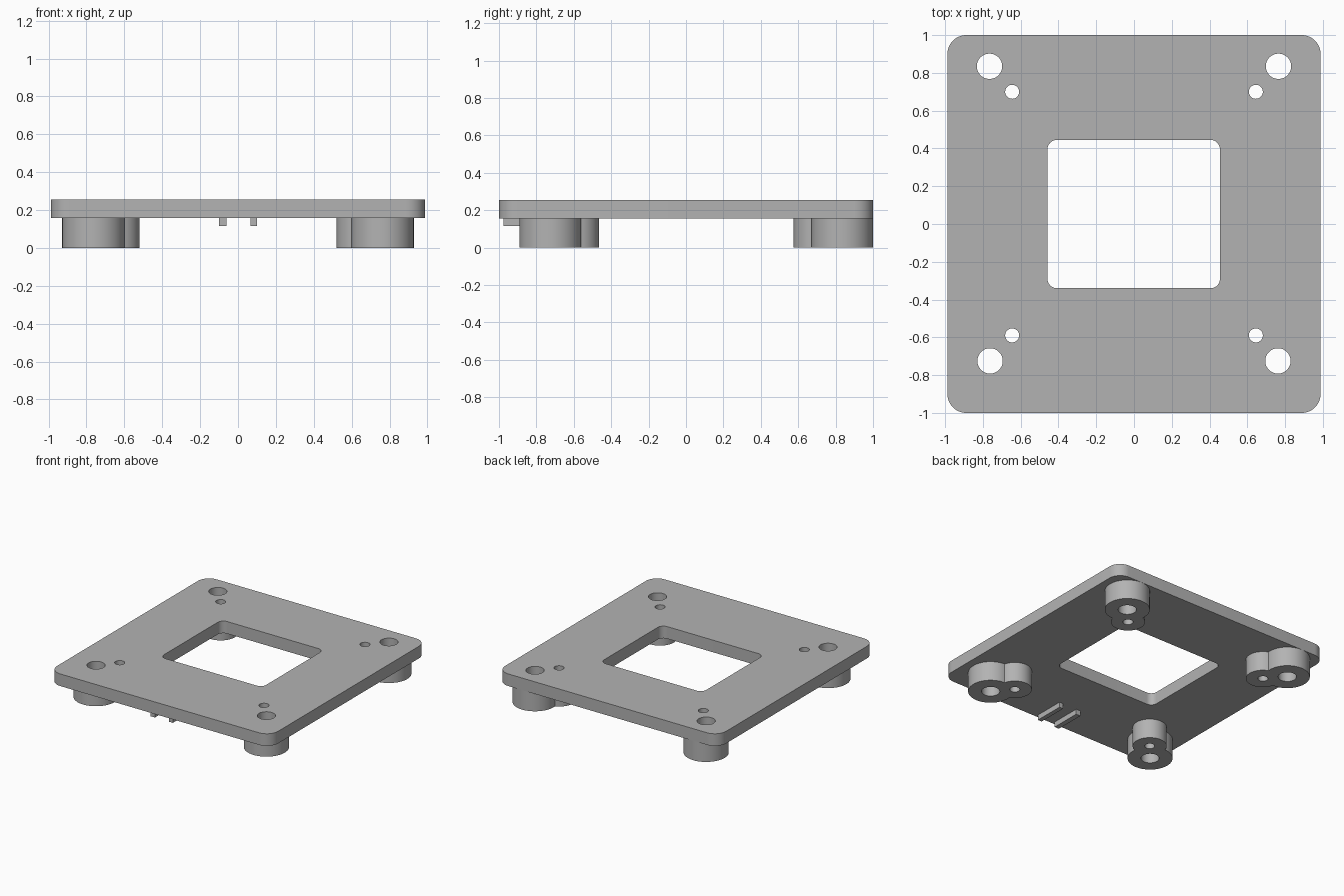
import bpy, bmesh, math

if "Cube" in bpy.data.objects:
    bpy.data.objects.remove(bpy.data.objects["Cube"])

PLATE_Z, TOP_Z = 0.157, 0.255

grey = bpy.data.materials.new("plain_grey")
grey.diffuse_color = (0.45, 0.45, 0.45, 1)
grey.use_nodes = True
grey.node_tree.nodes["Principled BSDF"].inputs["Base Color"].default_value = grey.diffuse_color


def arc(cx, cy, r, a0, a1, n):
    """Points along an arc, both ends included."""
    return [(cx + r * math.cos(a0 + (a1 - a0) * i / n),
             cy + r * math.sin(a0 + (a1 - a0) * i / n)) for i in range(n + 1)]


def circle(cx, cy, r, n=48):
    return arc(cx, cy, r, 0, math.tau, n)[:-1]


def rounded_rect(x0, x1, y0, y1, r):
    pts, h = [], math.pi / 2
    for i, (x, y) in enumerate([(x1 - r, y1 - r), (x0 + r, y1 - r),
                                (x0 + r, y0 + r), (x1 - r, y0 + r)]):
        pts += arc(x, y, r, i * h, (i + 1) * h, 12)
    return pts


def lobes(c1, r1, c2, r2):
    """Outline of two overlapping circles joined together."""
    dx, dy = c2[0] - c1[0], c2[1] - c1[1]
    d, t = math.hypot(dx, dy), math.atan2(dy, dx)
    a = math.acos((d * d + r1 * r1 - r2 * r2) / (2 * d * r1))
    b = math.pi - math.acos((d * d + r2 * r2 - r1 * r1) / (2 * d * r2))
    big = arc(*c1, r1, t + a, t + math.tau - a, 48)
    small = arc(*c2, r2, t - b, t + b, 32)
    return big + small[1:-1]


def slab(name, outlines, z0, z1):
    """Extrude an outline, with any inner outlines left as holes."""
    cu = bpy.data.curves.new(name, 'CURVE')
    cu.dimensions, cu.fill_mode = '2D', 'BOTH'
    cu.extrude = (z1 - z0) / 2
    for pts in outlines:
        sp = cu.splines.new('POLY')
        sp.points.add(len(pts) - 1)
        for p, (x, y) in zip(sp.points, pts):
            p.co = (x, y, 0, 1)
        sp.use_cyclic_u = True
    ob = bpy.data.objects.new(name, cu)
    bpy.context.collection.objects.link(ob)
    bpy.ops.object.select_all(action='DESELECT')
    ob.select_set(True)
    bpy.context.view_layer.objects.active = ob
    bpy.ops.object.convert(target='MESH')
    ob = bpy.context.object
    bm = bmesh.new()
    bm.from_mesh(ob.data)
    bmesh.ops.remove_doubles(bm, verts=bm.verts, dist=1e-5)
    bmesh.ops.translate(bm, verts=bm.verts, vec=(0, 0, (z0 + z1) / 2))
    bmesh.ops.recalc_face_normals(bm, faces=bm.faces)
    bm.to_mesh(ob.data)
    bm.free()
    ob.data.materials.clear()
    ob.data.materials.append(grey)
    bpy.ops.object.shade_smooth_by_angle(angle=math.radians(30))
    return ob


# Corner mounts: centre of the large hole and of the small hole
mounts = []
for side, s in (("left", -1), ("right", 1)):
    mounts.append((f"front_{side}_boss", (s * 0.762, -0.725), (s * 0.645, -0.59)))
    mounts.append((f"back_{side}_boss", (s * 0.765, 0.835), (s * 0.645, 0.70)))

# Bosses under the plate
holes = []
for name, big, small in mounts:
    pair = [circle(*big, 0.067), circle(*small, 0.037)]
    holes += pair
    slab(name, [lobes(big, 0.165, small, 0.125)] + pair, 0, PLATE_Z)

# Plate with the central window and the mounting holes
slab("plate", [rounded_rect(-0.988, 0.988, -1, 1, 0.1),
               rounded_rect(-0.458, 0.455, -0.34, 0.445, 0.05)] + holes,
     PLATE_Z, TOP_Z)

# Two small plain ribs under the front edge
for name, x0, x1 in (("left_rib", -0.10, -0.06), ("right_rib", 0.065, 0.10)):
    slab(name, [[(x0, -0.975), (x1, -0.975), (x1, -0.73), (x0, -0.73)]],
         0.115, PLATE_Z)
